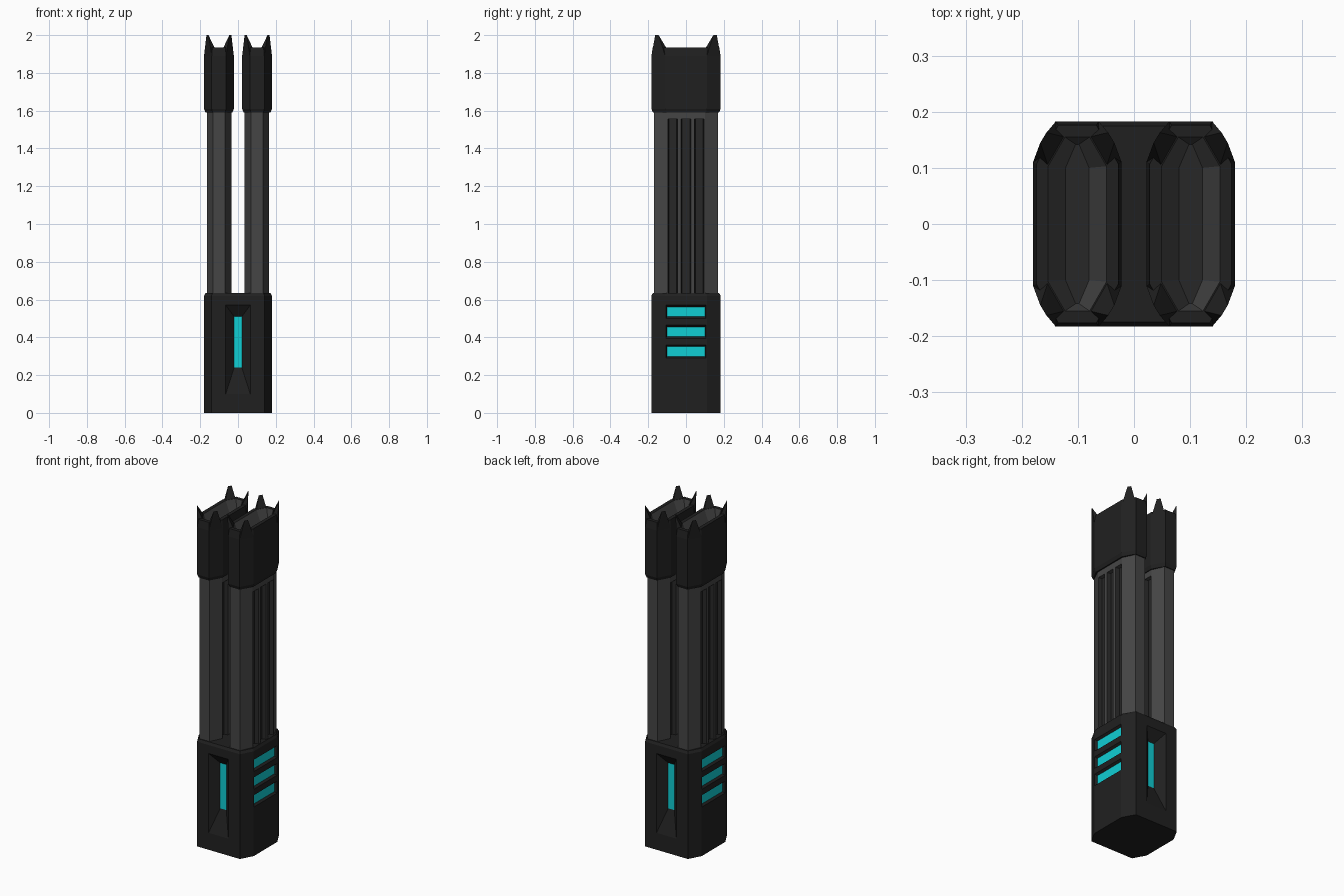
import bpy, bmesh
from mathutils import Vector

if "Cube" in bpy.data.objects:
    bpy.data.objects.remove(bpy.data.objects["Cube"])


def material(name, rgb):
    m = bpy.data.materials.new(name)
    m.diffuse_color = (*rgb, 1)
    m.use_nodes = True
    m.node_tree.nodes["Principled BSDF"].inputs["Base Color"].default_value = m.diffuse_color
    return m


BLACK = material("matte black", (0.0145, 0.0145, 0.0145))
GREY = material("gunmetal grey", (0.06, 0.06, 0.06))
GROOVE = material("groove charcoal", (0.02, 0.02, 0.02))
CYAN = material("glowing cyan", (0.005, 0.62, 0.66))


def octagon(hx, fx, hy, sy, z, cx=0.0):
    """Elongated octagon: half sizes hx, hy; flat ends at fx (front) and sy (side)."""
    pts = [(fx, -hy), (hx, -sy), (hx, sy), (fx, hy)]
    pts += [(-x, -y) for x, y in pts]
    return [(cx + x, y, z) for x, y in pts]


def loft(bm, rings):
    vs = [[bm.verts.new(p) for p in r] for r in rings]
    n = len(vs[0])
    for a, b in zip(vs, vs[1:]):
        for i in range(n):
            j = (i + 1) % n
            bm.faces.new((a[i], a[j], b[j], b[i]))
    bm.faces.new(vs[0][::-1])
    bm.faces.new(vs[-1])
    bm.normal_update()


def finish(bm, name, mats, mirror=False):
    me = bpy.data.meshes.new(name)
    bm.to_mesh(me)
    bm.free()
    for m in mats:
        me.materials.append(m)
    ob = bpy.data.objects.new(name, me)
    bpy.context.collection.objects.link(ob)
    if mirror:
        ob.modifiers.new("mirror", "MIRROR").use_axis[0] = True
    return ob


def slice_wall(bm, normal, cuts):
    """Cut only the wall that faces along normal; cuts are (axis, position)."""
    for axis, pos in cuts:
        faces = [f for f in bm.faces if f.normal.dot(normal) > 0.99]
        geom = set(faces)
        for f in faces:
            geom.update(f.edges)
            geom.update(f.verts)
        no, co = Vector((0, 0, 0)), Vector((0, 0, 0))
        no[axis], co[axis] = 1, pos
        bmesh.ops.bisect_plane(bm, geom=list(geom), dist=1e-5, plane_co=co, plane_no=no)
        bm.normal_update()


def recess(bm, normal, axis, half, z0, z1, inner_half, iz0, iz1, depth):
    """Sink the panel inside the given rectangle to a smaller cyan floor."""
    zm = (z0 + z1) / 2
    for f in list(bm.faces):
        c = f.calc_center_median()
        if f.normal.dot(normal) > 0.99 and abs(c[axis]) < half and z0 < c.z < z1:
            floor = bmesh.ops.extrude_discrete_faces(bm, faces=[f])["faces"][0]
            for v in floor.verts:
                v.co[axis] = inner_half if v.co[axis] > 0 else -inner_half
                v.co.z = iz1 if v.co.z > zm else iz0
                v.co -= normal * depth
            floor.material_index = 1
    bm.normal_update()


# base housing with a funnel window front and back, and three light slots per side
bm = bmesh.new()
loft(bm, [octagon(0.18, 0.14, 0.183, 0.11, 0),
          octagon(0.18, 0.14, 0.183, 0.11, 0.62),
          octagon(0.172, 0.135, 0.175, 0.106, 0.635)])
SLOTS = (0.325, 0.43, 0.535)
for s in (-1, 1):
    n = Vector((0, s, 0))
    slice_wall(bm, n, [(0, -0.065), (0, 0.065), (2, 0.10), (2, 0.57)])
    recess(bm, n, 0, 0.065, 0.10, 0.57, 0.02, 0.24, 0.51, 0.045)
    n = Vector((s, 0, 0))
    slice_wall(bm, n, [(1, -0.107), (1, 0.107)]
               + [(2, z + d) for z in SLOTS for d in (-0.035, 0.035)])
    for z in SLOTS:
        recess(bm, n, 1, 0.107, z - 0.035, z + 0.035, 0.10, z - 0.026, z + 0.026, 0.012)
finish(bm, "base_housing", [BLACK, CYAN])

# twin rails, grooved on both broad sides
CX = 0.10
half = [(0.032, -0.17), (0.065, -0.10)]
for gy in (-0.07, 0, 0.07):
    half += [(0.065, gy - 0.026), (0.042, gy - 0.021), (0.042, gy + 0.021), (0.065, gy + 0.026)]
half += [(0.065, 0.10), (0.032, 0.17)]
profile = half + [(-x, -y) for x, y in half]
bm = bmesh.new()
loft(bm, [[(CX + x, y, z) for x, y in profile] for z in (0.60, 1.555)])
for f in bm.faces:
    c = f.calc_center_median()
    if abs(f.normal.z) < 0.1 and abs(c.x - CX) < 0.06 and abs(c.y) < 0.1:
        f.material_index = 1
loft(bm, [octagon(0.065, 0.032, 0.17, 0.10, z, CX) for z in (1.555, 1.64)])
finish(bm, "rail", [GREY, GROOVE], mirror=True)

# muzzle cap with a hollow funnel on top
CX = 0.101
bm = bmesh.new()
loft(bm, [octagon(0.071, 0.033, 0.175, 0.106, 1.59, CX),
          octagon(0.079, 0.038, 0.183, 0.11, 1.61, CX),
          octagon(0.079, 0.038, 0.183, 0.11, 1.89, CX),
          octagon(0.073, 0.034, 0.176, 0.107, 1.935, CX),
          octagon(0.052, 0.022, 0.155, 0.103, 1.935, CX),
          octagon(0.021, 0.003, 0.142, 0.10, 1.86, CX)])
for f in bm.faces:
    c = f.calc_center_median()
    if 1.87 < c.z < 1.92 and abs(c.x - CX) < 0.05 and abs(c.y) < 0.155 and f.normal.z > 0.1:
        f.material_index = 1
    elif f.normal.z > 0.9 and c.z < 1.88:
        f.material_index = 2
finish(bm, "muzzle_cap", [BLACK, GREY, GROOVE], mirror=True)

# pointed prongs on the four corners of each cap
bm = bmesh.new()
corner = [(0.079, 0.11, 1.89), (0.038, 0.183, 1.89),
          (0.052, 0.103, 1.93), (0.022, 0.155, 1.93),
          (0.066, 0.145, 2.0), (0.055, 0.163, 2.0)]
for sx in (-1, 1):
    for sy in (-1, 1):
        vs = [bm.verts.new((CX + sx * x, sy * y, z)) for x, y, z in corner]
        bmesh.ops.convex_hull(bm, input=vs)
bmesh.ops.recalc_face_normals(bm, faces=bm.faces)
finish(bm, "prongs", [BLACK], mirror=True)
